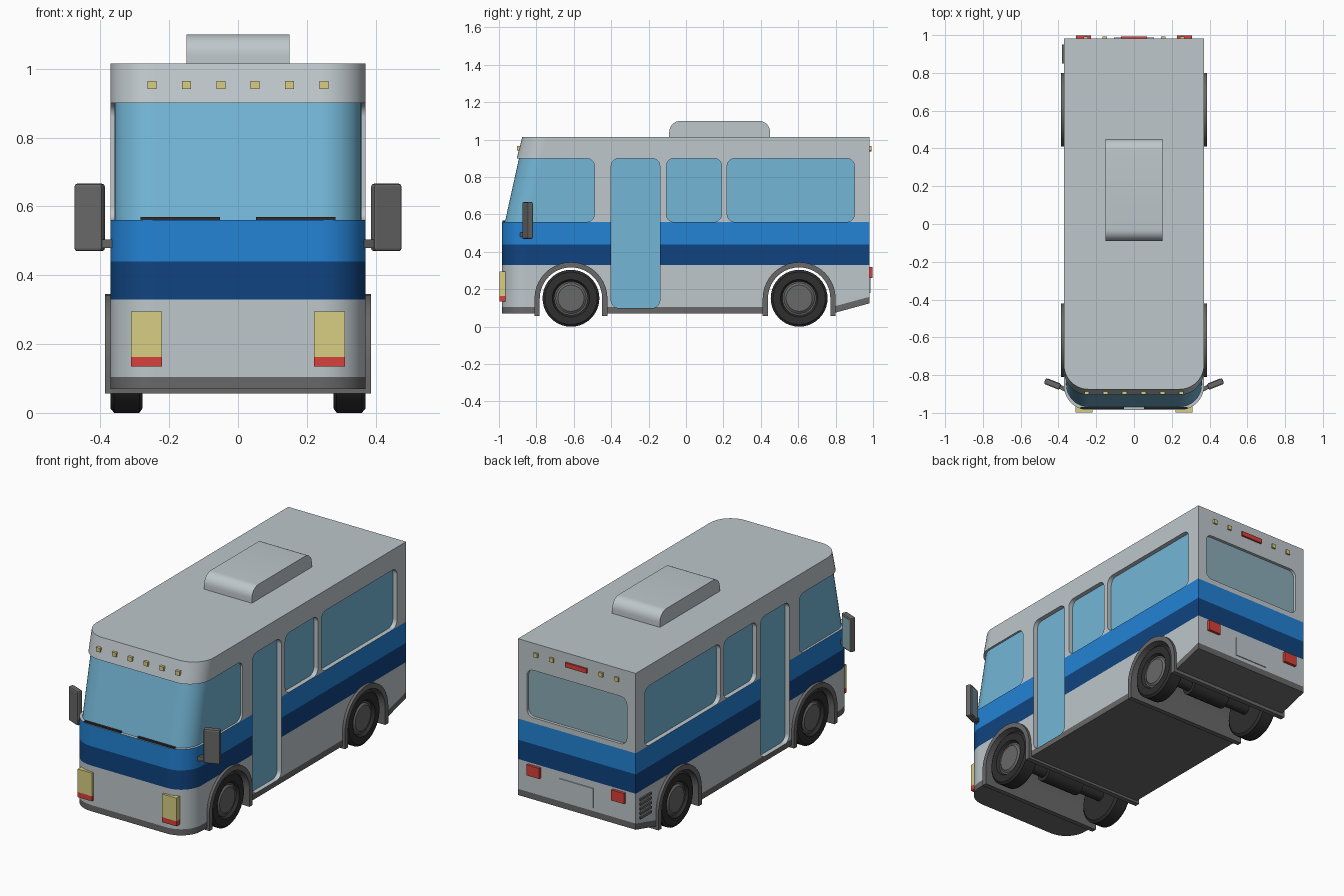
import bpy, bmesh, math
from mathutils import Matrix

if "Cube" in bpy.data.objects:
    bpy.data.objects.remove(bpy.data.objects["Cube"])

# Flat colours, given as sRGB and converted to linear
COLOURS = {"body_grey": (190, 199, 203), "dark_grey": (104, 104, 104), "light_blue": (35, 130, 213),
           "dark_blue": (16, 68, 128), "glass_blue": (115, 182, 214), "pale_glass": (140, 172, 184),
           "tyre_black": (46, 46, 46), "lamp_yellow": (216, 206, 132), "lamp_red": (216, 64, 58)}
MATS = []
for cname, rgb in COLOURS.items():
    m = bpy.data.materials.new(cname)
    m.diffuse_color = [((c / 255 + 0.055) / 1.055) ** 2.4 for c in rgb] + [1]
    m.use_nodes = True
    m.node_tree.nodes["Principled BSDF"].inputs["Base Color"].default_value = m.diffuse_color
    MATS.append(m)
BODY, GREY, LBLUE, DBLUE, GLASS, PALE, BLACK, YELLOW, RED = range(9)


def finish(name, bm, mat=None):
    """Turn a bmesh into an object; mat=None keeps per-face indices."""
    bmesh.ops.recalc_face_normals(bm, faces=bm.faces)
    me = bpy.data.meshes.new(name)
    bm.to_mesh(me)
    bm.free()
    for m in (MATS if mat is None else [MATS[mat]]):
        me.materials.append(m)
    ob = bpy.data.objects.new(name, me)
    bpy.context.collection.objects.link(ob)
    return ob


def smooth(ob):
    bpy.ops.object.select_all(action='DESELECT')
    ob.select_set(True)
    bpy.context.view_layer.objects.active = ob
    bpy.ops.object.shade_smooth_by_angle(angle=math.radians(30))


def box(name, centre, size, mat, rot=0, bevel=0):
    bm = bmesh.new()
    bmesh.ops.create_cube(bm, size=1)
    bmesh.ops.scale(bm, vec=size, verts=bm.verts)
    if bevel:
        bmesh.ops.bevel(bm, geom=bm.edges[:], offset=bevel, segments=2, affect='EDGES', profile=0.5)
    bm.transform(Matrix.Translation(centre) @ Matrix.Rotation(rot, 4, 'Z'))
    return finish(name, bm, mat)


def prism(bm, pts, a, b, axis='x', mat=0):
    """Extrude a 2D profile from a to b along x (profile y,z) or y (profile x,z)."""
    place = (lambda t, p: (t, p[0], p[1])) if axis == 'x' else (lambda t, p: (p[0], t, p[1]))
    r0, r1 = [[bm.verts.new(place(t, p)) for p in pts] for t in (a, b)]
    n = len(pts)
    faces = [bm.faces.new(r0), bm.faces.new(r1[::-1])]
    faces += [bm.faces.new((r0[i], r1[i], r1[(i + 1) % n], r0[(i + 1) % n])) for i in range(n)]
    for f in faces:
        f.material_index = mat


def arc(cx, cy, r, a0, a1, n):
    return [(cx + r * math.cos(math.radians(a0 + (a1 - a0) * i / n)),
             cy + r * math.sin(math.radians(a0 + (a1 - a0) * i / n))) for i in range(n + 1)]


def rrect(x0, x1, y0, y1, r=0.04, n=5):
    return (arc(x1 - r, y1 - r, r, 0, 90, n) + arc(x0 + r, y1 - r, r, 90, 180, n)
            + arc(x0 + r, y0 + r, r, 180, 270, n) + arc(x1 - r, y0 + r, r, 270, 360, n))


def loft(levels, w, w_rear, yb, r):
    """Stack plan outlines with rounded front corners; levels = (z, front y)."""
    bm = bmesh.new()
    rings = []
    for z, yf in levels:
        pts = arc(-w + r, yf + r, r, 180, 270, 10) + arc(w - r, yf + r, r, 270, 360, 10)
        if w_rear != w:
            pts += [(w, -0.45), (w_rear, -0.45), (w_rear, yb), (-w_rear, yb), (-w_rear, -0.45), (-w, -0.45)]
        else:
            pts += [(w, yb), (-w, yb)]
        rings.append([bm.verts.new((x, y, z)) for x, y in pts])
    n = len(rings[0])
    for lo, hi in zip(rings, rings[1:]):
        for i in range(n):
            bm.faces.new((lo[i], lo[(i + 1) % n], hi[(i + 1) % n], hi[i]))
    bm.faces.new(rings[0][::-1])
    bm.faces.new(rings[-1])
    return bm


def lathe(name, profile, rule, loc=(0, 0, 0), seg=40):
    """Revolve (x, radius) pairs about the x axis."""
    bm = bmesh.new()
    rings = [[bm.verts.new((x, r * math.cos(2 * math.pi * k / seg), r * math.sin(2 * math.pi * k / seg)))
              for k in range(seg)] for x, r in profile]
    for a, b in zip(rings, rings[1:]):
        for k in range(seg):
            bm.faces.new((a[k], a[(k + 1) % seg], b[(k + 1) % seg], b[k]))
    bmesh.ops.remove_doubles(bm, verts=bm.verts, dist=1e-5)
    for f in bm.faces:
        f.material_index = rule(f.calc_center_median())
    bm.transform(Matrix.Translation(loc))
    ob = finish(name, bm)
    smooth(ob)
    return ob


def cut(ob, cutter):
    mod = ob.modifiers.new("cut", 'BOOLEAN')
    mod.operation, mod.solver, mod.object = 'DIFFERENCE', 'EXACT', cutter
    mod.material_mode = 'INDEX'
    bpy.context.view_layer.objects.active = ob
    bpy.ops.object.modifier_apply(modifier=mod.name)
    bpy.data.objects.remove(cutter)


WHEELS = {"front": -0.615, "rear": 0.605}

# Body shell: colour bands by height, rear skirt sloping up
bm = loft([(0.07, -0.985), (0.105, -0.985), (0.33, -0.985), (0.44, -0.985),
           (0.56, -0.985), (0.9, -0.905), (1.015, -0.875)], 0.371, 0.371, 0.982, 0.13)
bmesh.ops.bisect_plane(bm, geom=bm.verts[:] + bm.edges[:] + bm.faces[:], plane_co=(0, 0.78, 0), plane_no=(0, 1, 0))
for v in bm.verts:
    if v.co.y > 0.9 and v.co.z < 0.12:
        v.co.z += 0.055
for f in bm.faces:
    z = f.calc_center_median().z
    f.material_index = GREY if z < 0.15 else DBLUE if 0.33 < z < 0.44 else LBLUE if 0.44 < z < 0.56 else BODY
body = finish("bus_body", bm)

# Inner glass volume: what is left behind every window opening
bm = loft([(0.08, -0.968), (0.56, -0.968), (0.9, -0.893), (0.95, -0.882)], 0.359, 0.345, 0.965, 0.12)
bm.normal_update()
for f in bm.faces:
    f.material_index = PALE if f.normal.y > 0.9 and f.calc_center_median().y > 0.9 else GLASS
core = finish("glass_core", bm)

# Openings: windscreen wrap, door, two side windows, rear window
bm = bmesh.new()
for y0, y1, z0 in [(-1.2, -0.49, 0.56), (-0.4, -0.14, 0.1), (-0.105, 0.19, 0.56), (0.22, 0.9, 0.56)]:
    prism(bm, rrect(y0, y1, z0, 0.9), -0.6, 0.6)
prism(bm, rrect(-0.315, 0.315, 0.59, 0.86), 0.94, 1.2, 'y')
openings = finish("opening_cutter", bm)
cut(openings, core)
cut(body, openings)


# Wheel wells and full-width arches
def arch(y, r, z0):
    return [(y + r, z0)] + arc(y, 0.15, r, 0, 180, 20) + [(y - r, z0)]


bm = bmesh.new()
for y in WHEELS.values():
    prism(bm, arch(y, 0.185, -0.1), -0.6, 0.6, mat=GREY)
cut(body, finish("well_cutter", bm))
smooth(body)
body.modifiers.new("flat_panels", 'WEIGHTED_NORMAL').keep_sharp = True

for end, y in WHEELS.items():
    bm = bmesh.new()
    prism(bm, arch(y, 0.195, 0.056) + arch(y, 0.167, 0.056)[::-1], -0.387, 0.387)
    smooth(finish(end + "_wheel_arch", bm, GREY))
    # Wheels with hubs, and axle with differential
    for side, s in (("right", 1), ("left", -1)):
        prof = [(0.277, 0), (0.277, 0.138), (0.287, 0.152), (0.36, 0.152), (0.37, 0.14), (0.37, 0.1),
                (0.355, 0.09), (0.355, 0.082), (0.364, 0.07), (0.364, 0)]
        lathe(f"{end}_{side}_wheel", [(s * x, r) for x, r in prof],
              lambda c: GREY if abs(c.x) > 0.3 and math.hypot(c.y, c.z) < 0.089 else BLACK, (0, y, 0.152))
    lathe(end + "_axle", [(-0.28, 0), (-0.28, 0.03), (-0.12, 0.03), (-0.12, 0.05), (0.12, 0.05),
                          (0.12, 0.03), (0.28, 0.03), (0.28, 0)], lambda c: BLACK, (0, y, 0.152), 20)

# Roof air unit
bm = bmesh.new()
prism(bm, [(0.45, 1.01)] + arc(0.39, 1.04, 0.06, 0, 90, 8) + arc(-0.03, 1.04, 0.06, 90, 180, 8) + [(-0.09, 1.01)],
      -0.15, 0.15)
smooth(finish("roof_unit", bm, BODY))

# Parts found on both sides
for side, s in (("right", 1), ("left", -1)):
    box(side + "_headlight", (s * 0.266, -0.973, 0.229), (0.09, 0.05, 0.132), YELLOW)
    box(side + "_front_indicator", (s * 0.266, -0.973, 0.149), (0.09, 0.05, 0.029), RED)
    box(side + "_tail_light", (s * 0.267, 0.985, 0.29), (0.08, 0.025, 0.06), RED)
    box(side + "_wiper", (s * 0.168, -0.974, 0.564), (0.23, 0.012, 0.01), BLACK)
    box(side + "_mirror_arm", (s * 0.38, -0.868, 0.492), (0.08, 0.022, 0.025), GREY, s * 0.5)
    box(side + "_mirror", (s * 0.431, -0.847, 0.568), (0.088, 0.032, 0.196), GREY, s * 0.38, 0.008)
    n = (-s * math.sin(0.38) * s * s, math.cos(0.38))
    box(side + "_mirror_glass", (s * 0.431 + n[0] * 0.016, -0.847 + n[1] * 0.016, 0.568),
        (0.068, 0.004, 0.172), PALE, s * 0.38)
    for i, x in enumerate((0.05, 0.15, 0.25)):
        box(f"{side}_front_marker_{i}", (s * x, -0.892, 0.953), (0.026, 0.022, 0.024), YELLOW)
    for i, x in enumerate((0.155, 0.255)):
        box(f"{side}_rear_marker_{i}", (s * x, 0.983, 0.953), (0.024, 0.018, 0.024), YELLOW)

# Rear brake bar, blank plate and left-side vent slats
box("brake_light_bar", (0, 0.983, 0.95), (0.135, 0.018, 0.026), RED)
box("rear_plate", (0, 0.983, 0.235), (0.21, 0.008, 0.11), BODY)
for i in range(5):
    box(f"vent_slat_{i}", (-0.373, 0.9, 0.18 + i * 0.026), (0.014, 0.1, 0.013), GREY)
